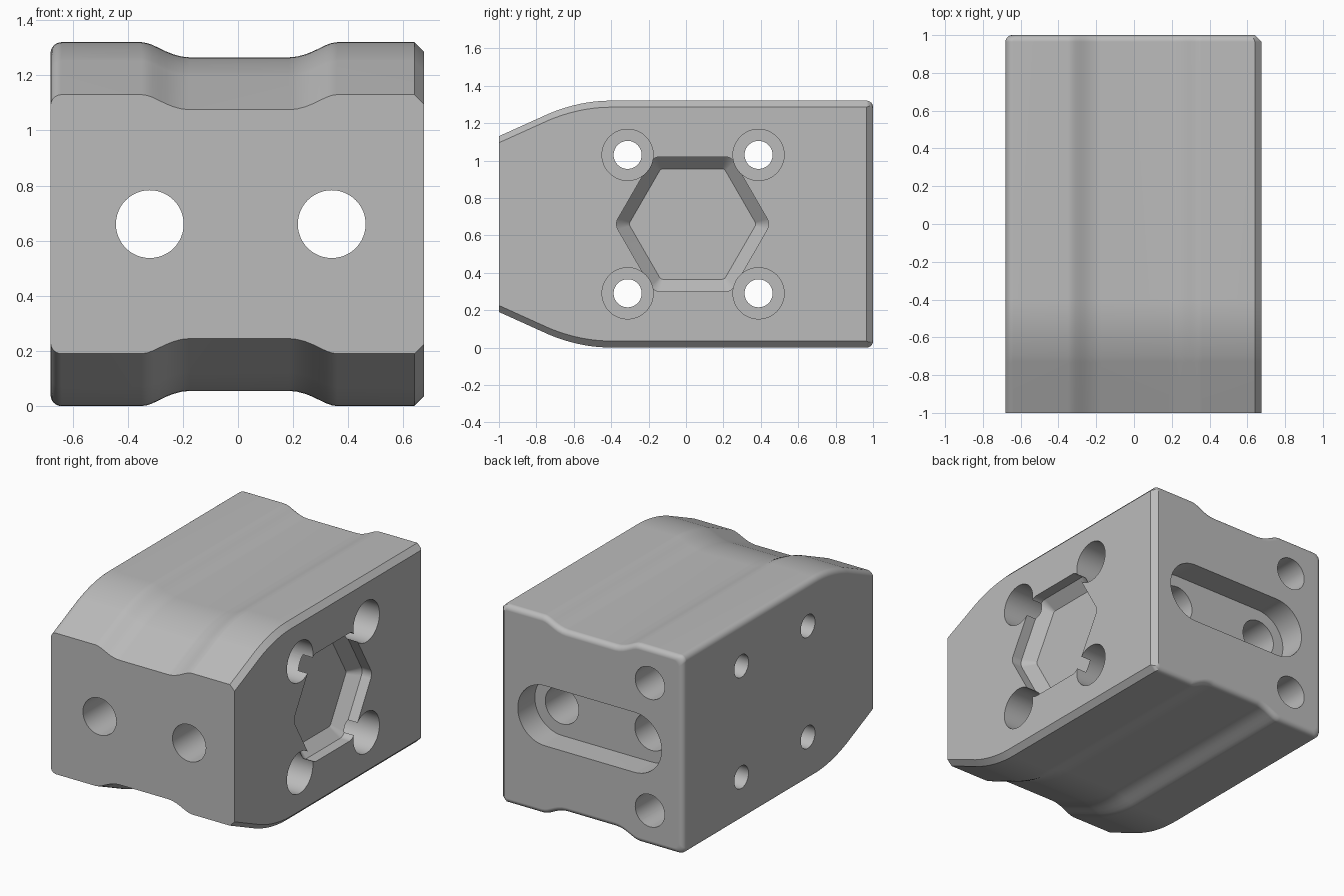
import bpy
import bmesh
from math import sin, cos, pi, radians
from mathutils import Vector

cube = bpy.data.objects.get("Cube")
if cube:
    bpy.data.objects.remove(cube, do_unlink=True)

MID = 0.66           # mid height of the block
FILLET, CHAMFER = 0.04, 0.035

grey = bpy.data.materials.new("machined_grey")
grey.use_nodes = True
grey.diffuse_color = (0.5, 0.5, 0.5, 1)
grey.node_tree.nodes["Principled BSDF"].inputs["Base Color"].default_value = (0.5, 0.5, 0.5, 1)


def loft(name, rings):
    """Closed solid through rings of equal point count."""
    bm = bmesh.new()
    loops = [[bm.verts.new(p) for p in ring] for ring in rings]
    n = len(loops[0])
    for a, b in zip(loops, loops[1:]):
        for i in range(n):
            j = (i + 1) % n
            bm.faces.new((a[i], a[j], b[j], b[i]))
    bm.faces.new(loops[0])
    bm.faces.new(loops[-1])
    bmesh.ops.recalc_face_normals(bm, faces=bm.faces)
    mesh = bpy.data.meshes.new(name)
    bm.to_mesh(mesh)
    bm.free()
    mesh.materials.append(grey)
    obj = bpy.data.objects.new(name, mesh)
    bpy.context.collection.objects.link(obj)
    return obj


def cylinder_x(name, y, z, r, x0, x1, n=48):
    ring = [(y + r * cos(2 * pi * i / n), z + r * sin(2 * pi * i / n)) for i in range(n)]
    return loft(name, [[(x, p, q) for p, q in ring] for x in (x0, x1)])


def slot_y(name, xa, xb, z, r, y0, y1, n=24):
    """Stadium along y; a plain cylinder when xa equals xb."""
    ring = []
    for cx, start in ((xb, -pi / 2), (xa, pi / 2)):
        count = n + 1 if xa != xb else n
        ring += [(cx + r * cos(start + pi * i / n), z + r * sin(start + pi * i / n))
                 for i in range(count)]
    return loft(name, [[(p, y, q) for p, q in ring] for y in (y0, y1)])


def rounded_hex(x, apothem, r, n=6):
    ring = []
    for k in range(6):
        c = radians(60 * k)
        d = (apothem - r) / cos(pi / 6)
        for i in range(n + 1):
            a = c + radians(60) * (i / n - 0.5)
            ring.append((x, 0.035 + d * cos(c) + r * cos(a), MID + d * sin(c) + r * sin(a)))
    return ring


# Body: grooved cross-section swept along y
STEP = [(0.355, 0), (0.335, 0.003), (0.315, 0.010), (0.29, 0.022), (0.265, 0.034),
        (0.24, 0.044), (0.21, 0.052), (0.18, 0.055)]


def section(y, drop=0, inset=0, side_inset=0):
    top_z = MID - drop - inset
    left, right = -0.68 + inset, 0.675 - side_inset
    top = []
    for i in range(7):
        a = pi / 2 * i / 6
        top.append((left + FILLET * (1 - cos(a)), top_z - FILLET * (1 - sin(a))))
    top += [(0.005 - x, top_z - d) for x, d in STEP]
    top += [(0.005 + x, top_z - d) for x, d in reversed(STEP)]
    leg = CHAMFER - 0.6 * side_inset
    top += [(right - leg, top_z), (right, top_z - leg)]
    full = top + [(x, -z) for x, z in reversed(top)]
    return [(x, y, MID + z) for x, z in full]


rings = [section(-1, 0.19)]
for i in range(11):                      # nose taper blending into the flat
    t = 1 - i / 10
    rings.append(section(-0.4 - 0.33 * t, 0.068 * t * t))
for i in range(7):                       # softened rear edge
    a = pi / 2 * i / 6
    s = CHAMFER * sin(a)
    rings.append(section(1 - CHAMFER + s, 0, CHAMFER * (1 - cos(a)), s))
body = loft("block_body", rings)

# Cutters: long bores, rear slot, rear blind holes, side bolt holes, hex pocket
cutters = [slot_y("rear_slot", -0.32, 0.34, MID, 0.2, 0.82, 1.1)]
for x in (-0.32, 0.34):
    cutters.append(slot_y("long_bore", x, x, MID, 0.123, -1.1, 1.1))
for z in (-0.425, 0.425):
    cutters.append(slot_y("rear_hole", -0.434, -0.434, MID + z, 0.108, 0.6, 1.1))
cutters.append(loft("hex_pocket", [rounded_hex(0.75, 0.36, 0.06),
                                   rounded_hex(0.605, 0.36, 0.06),
                                   rounded_hex(0.535, 0.295, 0.02)]))
for y in (-0.312, 0.388):
    for z in (-0.37, 0.37):
        cutters.append(cylinder_x("bolt_hole", y, MID + z, 0.075, -0.8, 0.8))
        cutters.append(cylinder_x("bolt_counterbore", y, MID + z, 0.137, 0.375, 0.8))

bpy.ops.object.select_all(action="DESELECT")
body.select_set(True)
bpy.context.view_layer.objects.active = body
for cutter in cutters:
    cutter.hide_render = True
    mod = body.modifiers.new(cutter.name, "BOOLEAN")
    mod.operation, mod.solver, mod.object = "DIFFERENCE", "EXACT", cutter
    bpy.ops.object.modifier_apply(modifier=mod.name)
    bpy.data.objects.remove(cutter, do_unlink=True)

# Smooth shading with crisp machined edges
bpy.ops.object.shade_smooth_by_angle(angle=radians(30))
weighted = body.modifiers.new("weighted_normals", "WEIGHTED_NORMAL")
weighted.keep_sharp = True
